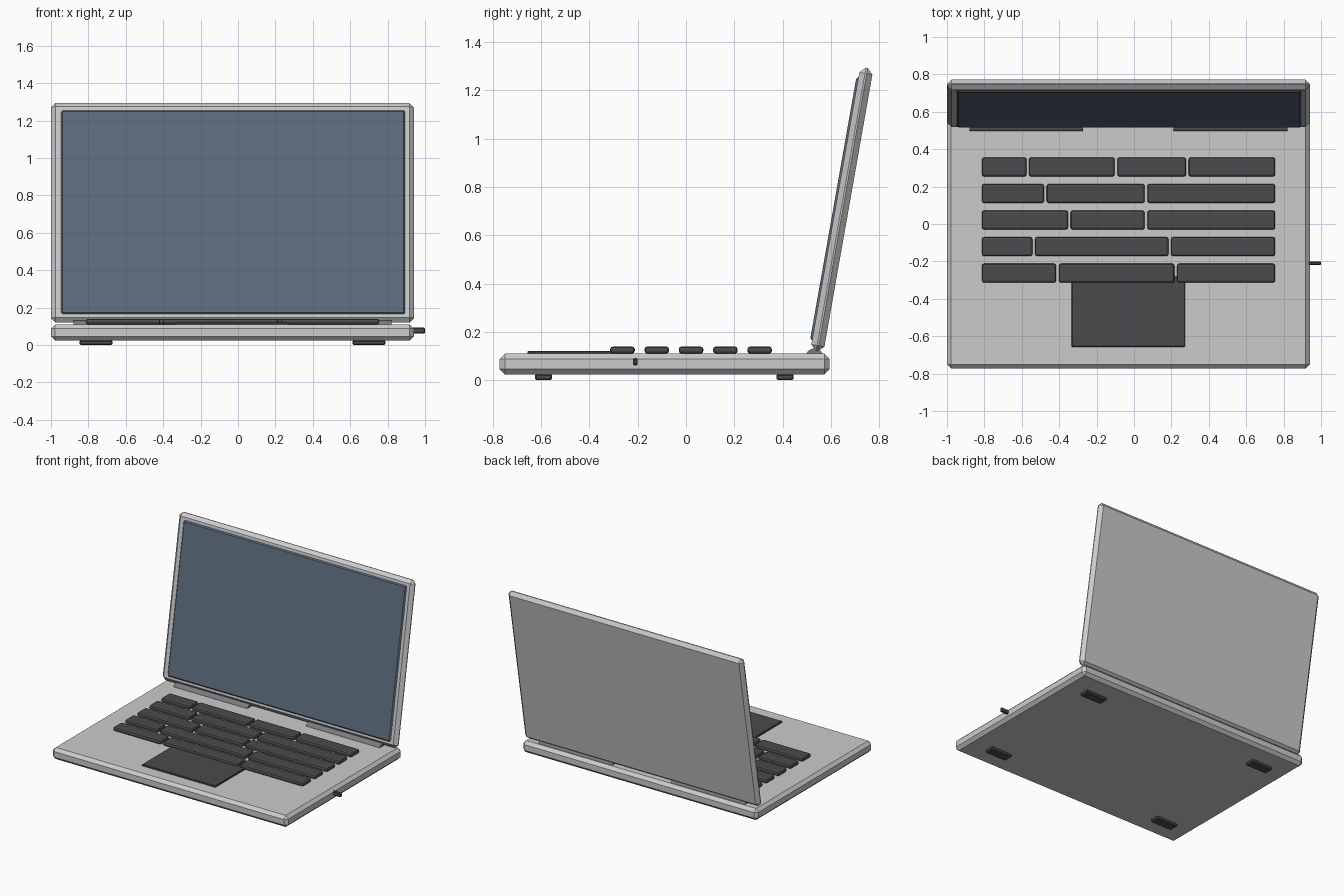
import bpy, bmesh, math
from mathutils import Matrix

if "Cube" in bpy.data.objects:
    bpy.data.objects.remove(bpy.data.objects["Cube"])


def material(name, rgb):
    m = bpy.data.materials.new(name)
    m.diffuse_color = (*rgb, 1)
    m.use_nodes = True
    m.node_tree.nodes["Principled BSDF"].inputs["Base Color"].default_value = m.diffuse_color
    return m


SILVER = material("silver", (0.68, 0.68, 0.70))
DARK = material("dark_plastic", (0.07, 0.07, 0.075))
HINGE = material("hinge_grey", (0.2, 0.2, 0.21))
GLASS = material("screen_glass", (0.11, 0.15, 0.21))
CX = -0.03  # middle of the case


def add(name, bm, mat):
    me = bpy.data.meshes.new(name)
    bm.to_mesh(me)
    bm.free()
    me.materials.append(mat)
    ob = bpy.data.objects.new(name, me)
    bpy.context.collection.objects.link(ob)
    return ob


def box(name, lo, hi, bevel, mat, segments=1, matrix=None):
    """Bevelled box between two corners, optionally transformed."""
    bm = bmesh.new()
    bmesh.ops.create_cube(bm, size=1)
    for v in bm.verts:
        v.co = [(a + b) / 2 + c * (b - a) for a, b, c in zip(lo, hi, v.co)]
    bmesh.ops.bevel(bm, geom=bm.edges[:], offset=bevel, segments=segments,
                    profile=0.5, affect='EDGES')
    if matrix:
        bm.transform(matrix)
    return add(name, bm, mat)


# Base case
box("base", (-1, -0.772, 0.024), (0.94, 0.595, 0.11), 0.022, SILVER)

# Lid and screen, built upright and leaned back
lean = Matrix.Translation((0, 0.542, 0.12)) @ Matrix.Rotation(math.radians(-10), 4, 'X')
box("lid", (-1, -0.0275, 0), (0.94, 0.0275, 1.192), 0.024, SILVER, matrix=lean)
box("screen", (-0.946, -0.036, 0.04), (0.893, -0.016, 1.148), 0.009, GLASS, matrix=lean)

# Hinge barrels
for side, s in (("left", -1), ("right", 1)):
    bm = bmesh.new()
    bmesh.ops.create_cone(bm, cap_ends=True, segments=16, radius1=0.037, radius2=0.037,
                          depth=0.608)
    bm.transform(Matrix.Translation((CX + s * 0.546, 0.532, 0.095))
                 @ Matrix.Rotation(math.pi / 2, 4, 'Y'))
    add("hinge_" + side, bm, HINGE)

# Keys: each row is split at the listed x positions
rows = [(-0.568, -0.096, 0.285), (-0.474, 0.064), (-0.346, 0.064),
        (-0.536, 0.191), (-0.409, 0.223)]
for r, splits in enumerate(rows):
    y = 0.305 - 0.142 * r
    xs = (-0.82, *splits, 0.762)
    for k, (a, b) in enumerate(zip(xs, xs[1:])):
        box(f"key_{r + 1}_{k + 1}", (a + 0.007, y - 0.051, 0.11), (b - 0.007, y + 0.051, 0.14),
            0.012, DARK, segments=2)

# Trackpad
box("trackpad", (-0.334, -0.657, 0.104), (0.273, -0.28, 0.121), 0.004, DARK)

# Feet
for sx in (-1, 1):
    for y in (-0.59, 0.41):
        x = CX + sx * 0.73
        box("foot", (x - 0.088, y - 0.035, 0), (x + 0.088, y + 0.035, 0.026), 0.006, DARK)

# Side plug
box("side_plug", (0.92, -0.22, 0.061), (1.0, -0.2, 0.093), 0.006, DARK)
